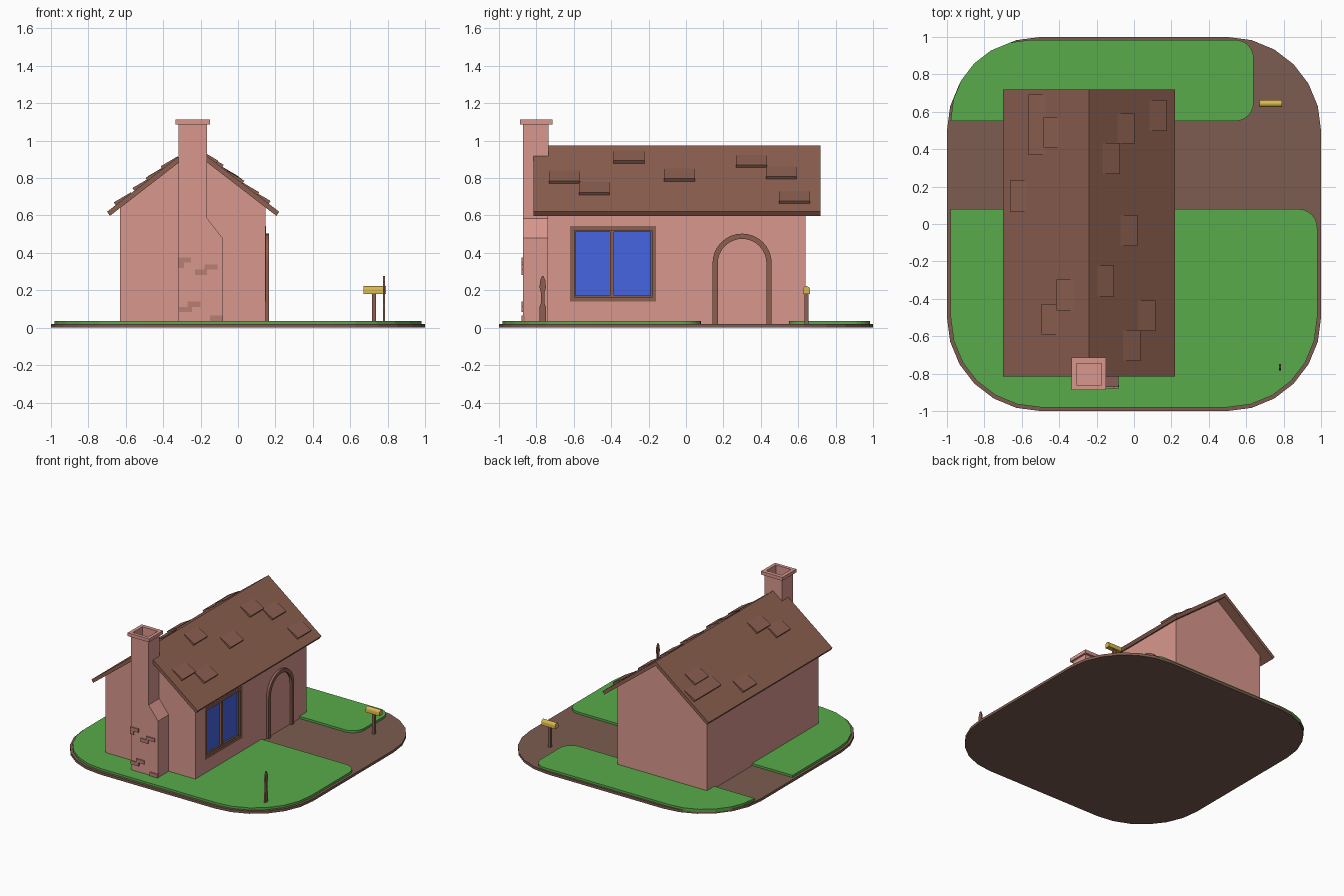
import bpy, bmesh
from math import sin, cos, pi, radians

if "Cube" in bpy.data.objects:
    bpy.data.objects.remove(bpy.data.objects["Cube"])


def material(name, rgb):
    m = bpy.data.materials.new(name)
    m.diffuse_color = (*rgb, 1)
    m.use_nodes = True
    m.node_tree.nodes["Principled BSDF"].inputs["Base Color"].default_value = m.diffuse_color
    return m


PINK = material("pink_plaster", (0.69, 0.31, 0.27))
BROWN = material("brown_earth", (0.20, 0.107, 0.08))
ROOF = material("roof_tile", (0.26, 0.115, 0.08))
BRICK = material("brick", (0.48, 0.21, 0.17))
GREEN = material("grass", (0.10, 0.41, 0.07))
BLUE = material("glass", (0.06, 0.13, 0.75))
YELLOW = material("yellow", (0.70, 0.48, 0.08))


def place(p, axis, d):
    u, v = p
    return {"x": (d, u, v), "y": (u, d, v), "z": (u, v, d)}[axis]


def finish(name, bm, mat, smooth=False):
    bmesh.ops.recalc_face_normals(bm, faces=bm.faces[:])
    me = bpy.data.meshes.new(name)
    bm.to_mesh(me)
    bm.free()
    ob = bpy.data.objects.new(name, me)
    bpy.context.collection.objects.link(ob)
    me.materials.append(mat)
    if smooth:
        bpy.ops.object.select_all(action="DESELECT")
        ob.select_set(True)
        bpy.context.view_layer.objects.active = ob
        bpy.ops.object.shade_smooth_by_angle(angle=radians(35))
    return ob


def prism(name, pts, axis, a, b, mat, smooth=False):
    bm = bmesh.new()
    lo = [bm.verts.new(place(p, axis, a)) for p in pts]
    hi = [bm.verts.new(place(p, axis, b)) for p in pts]
    bm.faces.new(lo)
    bm.faces.new(hi)
    n = len(pts)
    for i in range(n):
        j = (i + 1) % n
        bm.faces.new((lo[i], lo[j], hi[j], hi[i]))
    return finish(name, bm, mat, smooth)


def ring(name, outer, inner, axis, a, b, mat, closed=True, smooth=False):
    bm = bmesh.new()
    loops = [[bm.verts.new(place(p, axis, d)) for p in pts]
             for pts, d in ((outer, a), (outer, b), (inner, b), (inner, a))]
    n = len(outer)
    for i in range(n if closed else n - 1):
        j = (i + 1) % n
        for k in range(4):
            p, q = loops[k], loops[(k + 1) % 4]
            bm.faces.new((p[i], p[j], q[j], q[i]))
    if not closed:
        for i in (0, n - 1):
            bm.faces.new([l[i] for l in loops])
    return finish(name, bm, mat, smooth)


def rect(u0, u1, v0, v1):
    return [(u0, v0), (u1, v0), (u1, v1), (u0, v1)]


def round_rect(u0, u1, v0, v1, radii, seg=6):
    # corner order: low-left, low-right, high-right, high-left
    out = []
    for k, ((u, v), r) in enumerate(zip(rect(u0, u1, v0, v1), radii)):
        if r == 0:
            out.append((u, v))
            continue
        cu = u + (r if k in (0, 3) else -r)
        cv = v + (r if k in (0, 1) else -r)
        for i in range(seg + 1):
            t = pi + k * pi / 2 + i * pi / 2 / seg
            out.append((cu + r * cos(t), cv + r * sin(t)))
    return out


def cut(ob, cutter):
    m = ob.modifiers.new("cut", "BOOLEAN")
    m.operation = "DIFFERENCE"
    m.solver = "EXACT"
    m.object = cutter
    cutter.hide_render = True
    cutter.hide_set(True)


# Ground and lawns
prism("ground_base", round_rect(-1, 1, -1, 1, [0.5] * 4), "z", 0, 0.02, BROWN)
prism("front_lawn", round_rect(-.98, .98, -.98, .08, (.48, .48, .1, 0)),
      "z", 0.015, 0.037, GREEN)
prism("back_lawn", round_rect(-.98, .64, .55, .985, (0, .1, .1, .43)),
      "z", 0.015, 0.037, GREEN)

# House body with a window recess
RX, RZ, SL = -0.24, 0.975, 0.77
house = prism("house_walls", [(-.63, .015), (.148, .015), (.148, .645), (RX, .95), (-.63, .645)],
              "y", -.74, .64, PINK)
cut(house, prism("window_cutter", rect(-.62, -.16, .14, .545), "x", .11, .2, PINK))

# Roof chevron
prism("roof", [(-.70, .62), (RX, RZ), (.22, .62), (.205, .598), (RX, RZ - .033), (-.685, .598)],
      "y", -.815, .72, ROOF)

# Loose raised shingles, wedge shaped with the thick end downhill
shingles = [(-.515, .61), (-.515, .45), (-.435, .49), (-.615, .15), (-.365, -.38),
            (-.445, -.51), (.125, .58), (-.045, .51), (-.125, .35), (-.03, -.035),
            (-.155, -.305), (.065, -.49), (-.015, -.65)]
for x, y in shingles:
    side = 1 if x > RX else -1
    d = abs(x - RX)
    near, far = d - .043, d + .037
    prof = [(near, -.005), (near, .004), (far + .012, .018), (far, -.005)]
    pts = [(RX + side * u, RZ - SL * u + h * 1.2) for u, h in prof]
    prism("shingle", pts, "y", y - .082, y + .082, ROOF)

# Chimney with one sloped shoulder, a hollow top and a rim
chimney = prism("chimney", [(-.318, .015), (-.083, .015), (-.083, .48), (-.165, .585),
                            (-.165, 1.09), (-.318, 1.09)], "y", -.872, -.735, PINK)
cut(chimney, prism("flue_cutter", rect(-.308, -.175, -.862, -.745), "z", 1.0, 1.2, PINK))
ring("chimney_rim", rect(-.335, -.15, -.888, -.715), rect(-.308, -.175, -.862, -.745),
     "z", 1.086, 1.112, PINK)

# Exposed bricks
for x, z, w in [(-.32, .348, .07), (-.32, .32, .03), (-.18, .31, .07), (-.23, .282, .065),
                (-.27, .112, .07), (-.315, .084, .07), (-.15, .037, .07)]:
    prism("exposed_brick", rect(x, x + w, z, z + .028), "y", -.88, -.86, BRICK)

# Window
ring("window_frame", rect(-.62, -.16, .14, .545), rect(-.597, -.183, .165, .52),
     "x", .11, .15, ROOF)
ring("window_inner_frame", rect(-.6, -.18, .162, .523), rect(-.59, -.19, .172, .513),
     "x", .11, .138, BROWN)
prism("window_glass", rect(-.6, -.18, .16, .525), "x", .10, .125, BLUE)
prism("window_mullion", rect(-.405, -.385, .165, .52), "x", .11, .14, ROOF)


# Door arch
def arch(r):
    top = [(.3 + r * cos(pi * i / 16), .345 + r * sin(pi * i / 16)) for i in range(17)]
    return [(.3 + r, .02)] + top + [(.3 - r, .02)]


ring("door_arch", arch(.158), arch(.13), "x", .13, .167, ROOF, closed=False, smooth=True)

# Mailbox
prism("mailbox_post", rect(.717, .738, .634, .654), "z", .015, .185, ROOF)
prism("mailbox", [(.625, .18), (.663, .18)] +
      [(.644 + .019 * cos(pi * i / 8), .203 + .019 * sin(pi * i / 8)) for i in range(9)],
      "x", .67, .79, YELLOW, smooth=True)

# Carved garden stake
half = [(.017, .03), (.017, .11), (.01, .13), (.01, .19), (.017, .215), (.014, .25), (.004, .277)]
prism("garden_stake", [(-.766 + w, z) for w, z in half] +
      [(-.766 - w, z) for w, z in reversed(half)], "x", .775, .785, ROOF)
